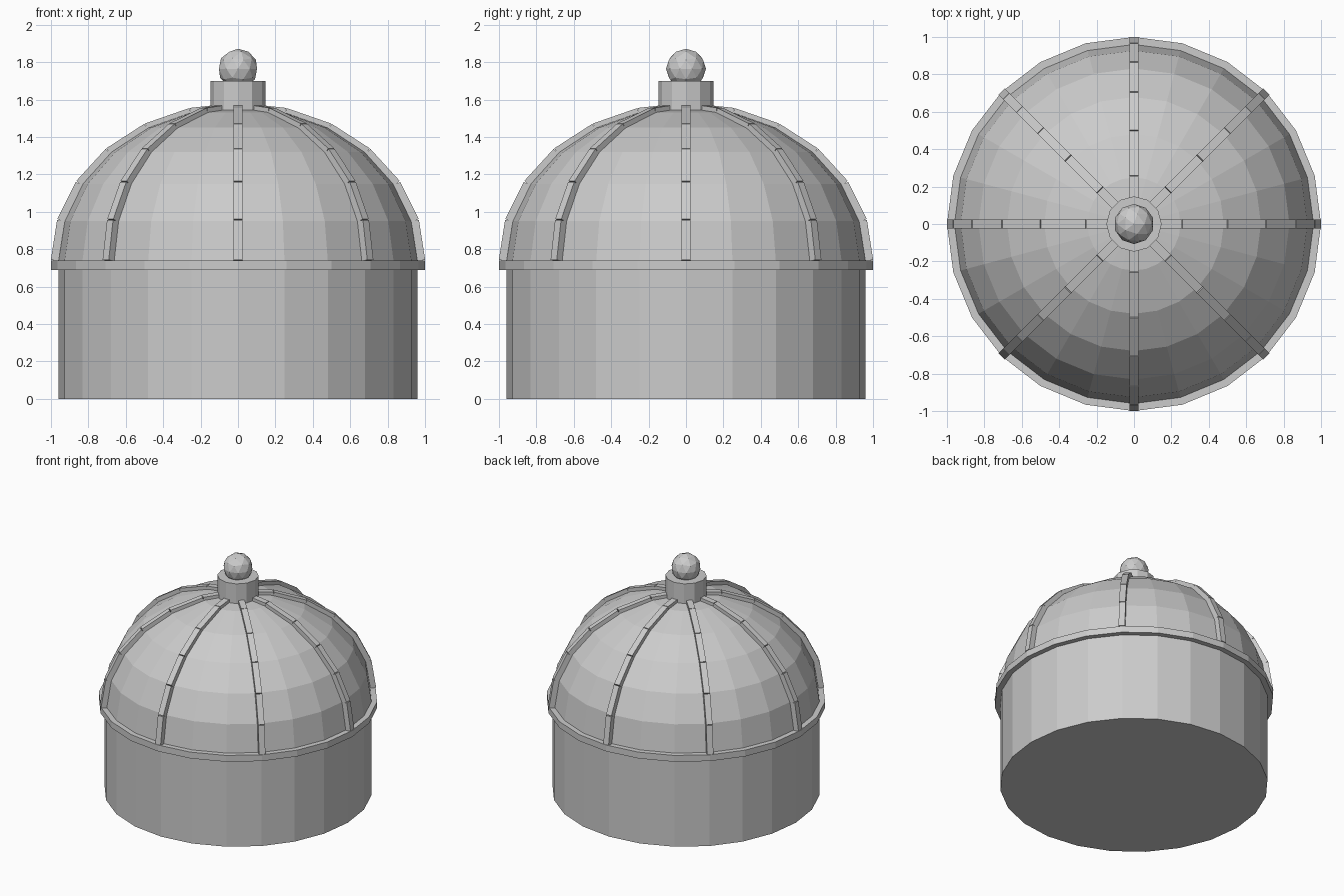
import bpy, bmesh, math
from mathutils import Matrix, Vector

if "Cube" in bpy.data.objects:
    bpy.data.objects.remove(bpy.data.objects["Cube"])

Z0 = 0.74  # springing height of the dome


def finish(name, bm):
    bmesh.ops.recalc_face_normals(bm, faces=bm.faces)
    me = bpy.data.meshes.new(name)
    bm.to_mesh(me)
    bm.free()
    ob = bpy.data.objects.new(name, me)
    bpy.context.collection.objects.link(ob)
    return ob


def lathe(name, profile, n):
    """Revolve (radius, z) points; zero radius makes a pole, open ends are capped."""
    bm = bmesh.new()
    rings = []
    for r, z in profile:
        if r < 1e-4:
            rings.append([bm.verts.new((0, 0, z))] * n)
        else:
            rings.append([bm.verts.new((r * math.cos(2 * math.pi * i / n),
                                        r * math.sin(2 * math.pi * i / n), z)) for i in range(n)])
    for a, b in zip(rings, rings[1:]):
        for i in range(n):
            j = (i + 1) % n
            bm.faces.new(list(dict.fromkeys((a[i], a[j], b[j], b[i]))))
    for ring in (rings[0], rings[-1]):
        if len(set(ring)) == n:
            bm.faces.new(ring)
    return finish(name, bm)


# Drum wall and cornice ring
lathe("drum", [(0.96, 0), (0.96, 0.70)], 24)
lathe("cornice", [(1.0, 0.69), (1.0, Z0)], 24)

# Dome shell
steps = [math.radians(15 * i) for i in range(7)]
lathe("dome", [(0.96 * math.cos(a), Z0 + 0.82 * math.sin(a)) for a in steps], 24)

# Ribs: a chain of straight bars following the dome, eight times around
path = [Vector((0.98 * math.cos(a), 0, Z0 + 0.823 * math.sin(a))) for a in steps]
for k in range(8):
    bm = bmesh.new()
    spin = Matrix.Rotation(k * math.pi / 4, 4, 'Z')
    for p, q in zip(path, path[1:]):
        d = q - p
        tilt = Matrix.Rotation(math.atan2(d.x, d.z), 4, 'Y')
        size = Matrix.Diagonal((0.042, 0.046, d.length, 1))
        bmesh.ops.create_cube(bm, size=1, matrix=spin @ Matrix.Translation((p + q) / 2) @ tilt @ size)
    finish(f"rib_{k + 1}", bm)

# Collar and ball finial
lathe("collar", [(0.148, 1.54), (0.148, 1.70)], 12)
bm = bmesh.new()
bmesh.ops.create_icosphere(bm, subdivisions=2, radius=0.107, matrix=Matrix.Translation((0, 0, 1.765)))
finish("finial_ball", bm)
